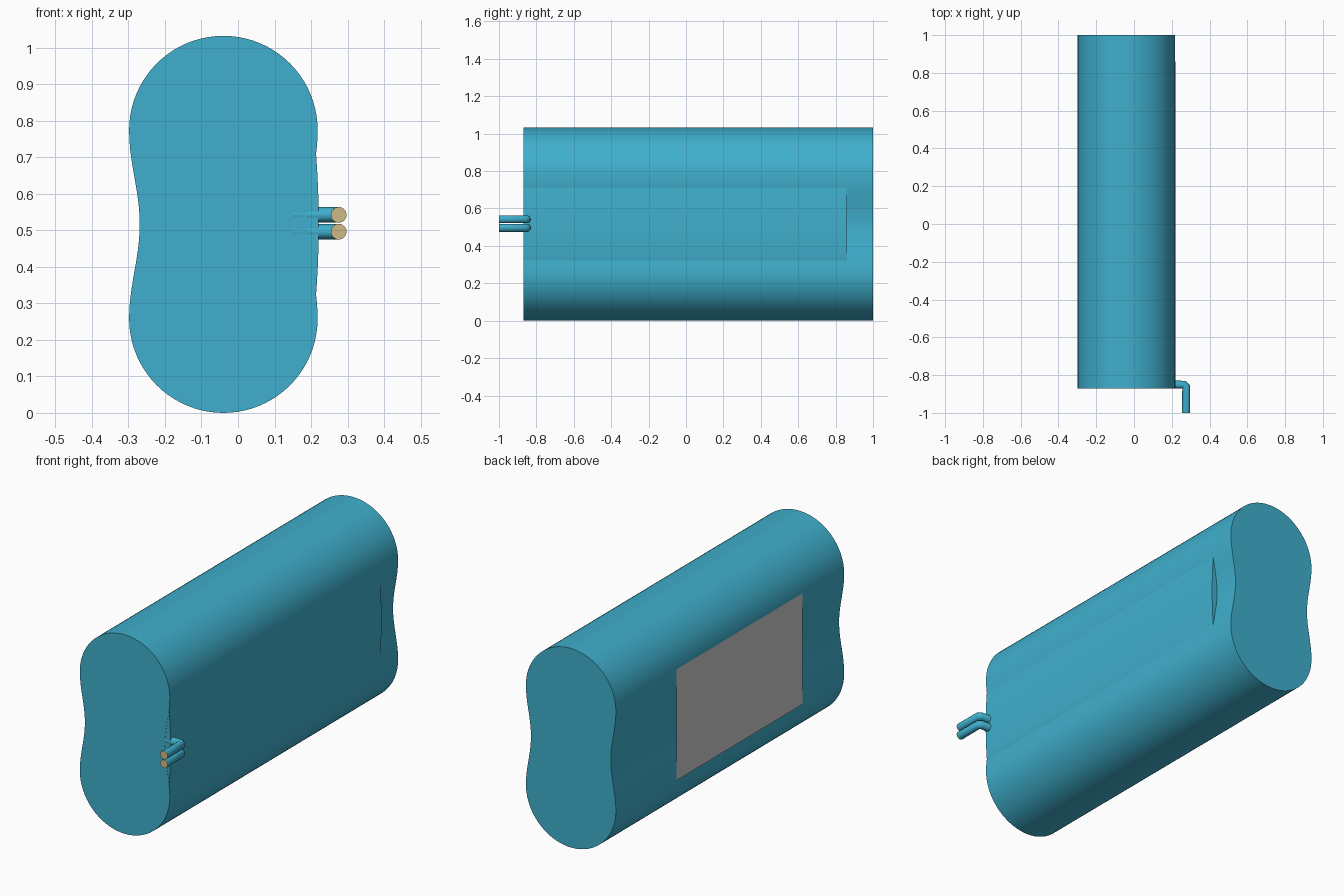
import bpy, bmesh, math

if "Cube" in bpy.data.objects:
    bpy.data.objects.remove(bpy.data.objects["Cube"])

CX, CZ, R = -0.04, 0.516, 0.258   # pack centre and cell radius
FRONT, BACK = -0.87, 1.0


def material(name, rgb):
    m = bpy.data.materials.new(name)
    m.diffuse_color = (*rgb, 1)
    m.use_nodes = True
    m.node_tree.nodes["Principled BSDF"].inputs["Base Color"].default_value = m.diffuse_color
    return m


blue = material("blue_wrap", (0.05, 0.43, 0.61))
tan = material("copper", (0.62, 0.48, 0.24))


def prism(name, profile, y0, y1, mat, bevel):
    """Extrude an xz outline along y and round both end rims."""
    bm = bmesh.new()
    a, b = ([bm.verts.new((x, y, z)) for x, z in profile] for y in (y0, y1))
    caps = [bm.faces.new(a), bm.faces.new(b[::-1])]
    n = len(profile)
    for i in range(n):
        j = (i + 1) % n
        bm.faces.new((a[i], b[i], b[j], a[j]))
    rim = [e for f in caps for e in f.edges]
    bmesh.ops.bevel(bm, geom=rim, offset=bevel, segments=5, profile=0.5,
                    affect='EDGES', clamp_overlap=True)
    bmesh.ops.recalc_face_normals(bm, faces=bm.faces)
    me = bpy.data.meshes.new(name)
    bm.to_mesh(me)
    bm.free()
    me.materials.append(mat)
    ob = bpy.data.objects.new(name, me)
    bpy.context.collection.objects.link(ob)
    bpy.context.view_layer.objects.active = ob
    ob.select_set(True)
    bpy.ops.object.shade_smooth_by_angle(angle=math.radians(35))
    ob.select_set(False)
    return ob


# Wrapped two-cell body: round top and bottom, soft waist at the sides
N, W = 40, 20
top = [(R * math.cos(math.pi * i / N), R + R * math.sin(math.pi * i / N)) for i in range(N + 1)]
waist = []
for i in range(1, W):
    z = R - 2 * R * i / W
    waist.append((-R + 0.0145 * (1 + math.cos(math.pi * z / R)), z))
half = top + waist
outline = half + [(-x, -z) for x, z in half]
prism("battery_body", [(CX + x, CZ + z) for x, z in outline], FRONT, BACK, blue, 0.025)

# Slightly domed filler strip in the right-hand waist
dome = []
for i in range(17):
    t = -1 + i / 8
    dome.append((0.221 - 0.009 * t * t, CZ + 0.213 * t))
prism("side_strip", dome + [(0.1, CZ + 0.213), (0.1, CZ - 0.213)], FRONT + 0.001, 0.86, blue, 0.02)

# Flat label bridging the left-hand waist
bpy.ops.mesh.primitive_plane_add(size=1, location=(-0.2995, -0.01, CZ), rotation=(0, -math.pi / 2, 0))
label = bpy.context.object
label.name = "label"
label.scale = (0.576, 1.03, 1)

# Two bent leads with bare copper ends
for side, z in (("lower", 0.496), ("upper", 0.542)):
    cu = bpy.data.curves.new(side + "_wire", 'CURVE')
    cu.dimensions = '3D'
    cu.bevel_depth = 0.0215
    cu.bevel_resolution = 5
    sp = cu.splines.new('POLY')
    path = [(0.15, -0.85), (0.264, -0.85), (0.2755, -0.8615), (0.2755, -0.999)]
    sp.points.add(len(path) - 1)
    for p, (x, y) in zip(sp.points, path):
        p.co = (x, y, z, 1)
    cu.materials.append(blue)
    bpy.context.collection.objects.link(bpy.data.objects.new(side + "_wire", cu))
    bpy.ops.mesh.primitive_cylinder_add(vertices=24, radius=0.0215, depth=0.003,
                                        location=(0.2755, -0.9985, z), rotation=(math.pi / 2, 0, 0))
    tip = bpy.context.object
    tip.name = side + "_wire_end"
    tip.data.materials.append(tan)
